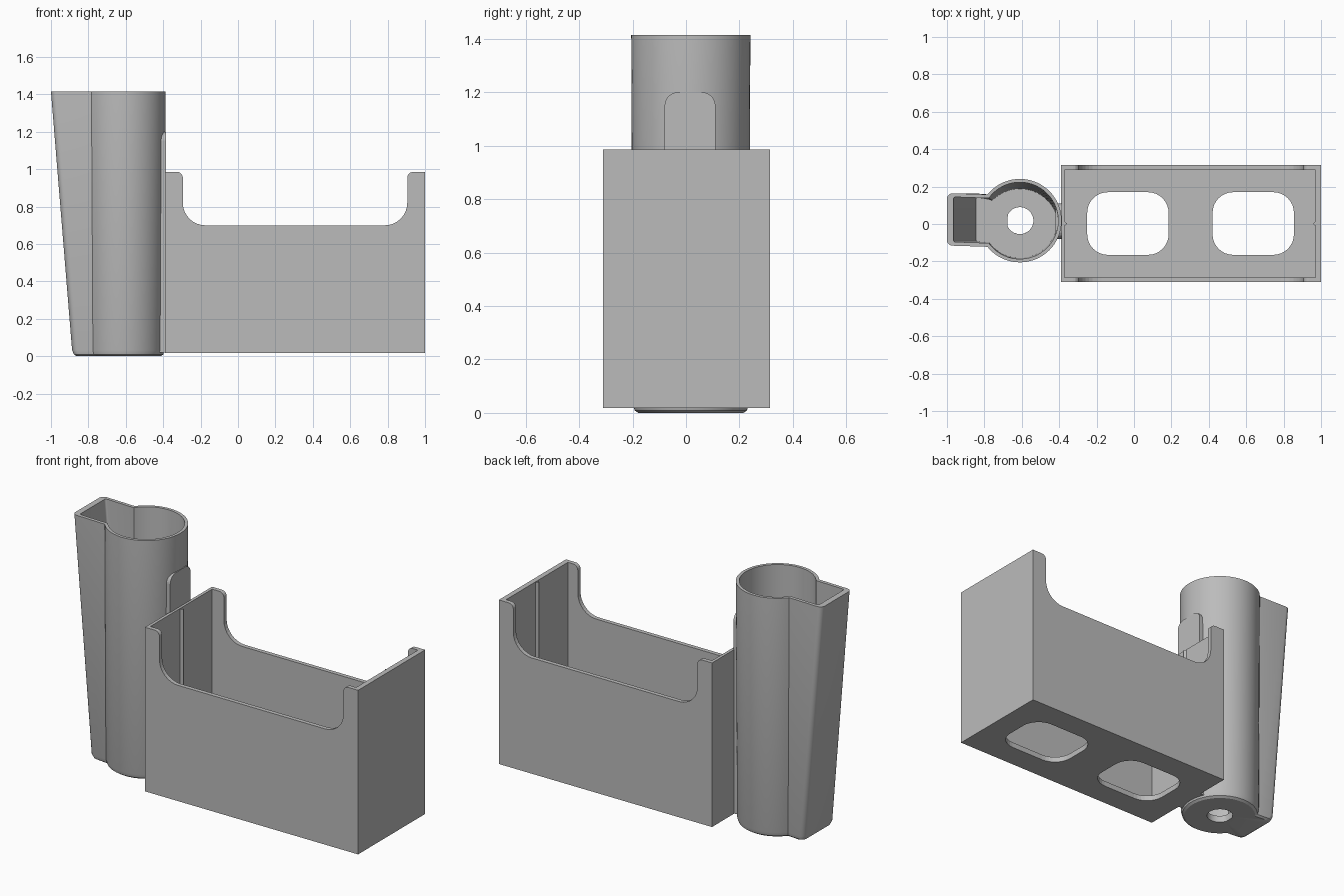
import bpy
import bmesh
import math

if "Cube" in bpy.data.objects:
    bpy.data.objects.remove(bpy.data.objects["Cube"])

grey = bpy.data.materials.new("plain grey")
grey.diffuse_color = (0.5, 0.5, 0.5, 1)
grey.use_nodes = True
grey.node_tree.nodes["Principled BSDF"].inputs["Base Color"].default_value = grey.diffuse_color


def finish(name, bm, smooth=False):
    bmesh.ops.recalc_face_normals(bm, faces=bm.faces)
    me = bpy.data.meshes.new(name)
    bm.to_mesh(me)
    bm.free()
    me.materials.append(grey)
    ob = bpy.data.objects.new(name, me)
    bpy.context.collection.objects.link(ob)
    if smooth:
        bpy.ops.object.select_all(action='DESELECT')
        ob.select_set(True)
        bpy.context.view_layer.objects.active = ob
        bpy.ops.object.shade_smooth_by_angle(angle=math.radians(30))
    return ob


def prism(name, pts, axis, lo, hi):
    """Extrude a 2D outline along x, y or z."""
    place = {'x': lambda p, d: (d, p[0], p[1]),
             'y': lambda p, d: (p[0], d, p[1]),
             'z': lambda p, d: (p[0], p[1], d)}[axis]
    bm = bmesh.new()
    a = [bm.verts.new(place(p, lo)) for p in pts]
    b = [bm.verts.new(place(p, hi)) for p in pts]
    bm.faces.new(a)
    bm.faces.new(b[::-1])
    for i in range(len(pts)):
        j = (i + 1) % len(pts)
        bm.faces.new((a[i], a[j], b[j], b[i]))
    return finish(name, bm)


def arc(cx, cy, r, a0, a1, n=8):
    return [(cx + r * math.cos(math.radians(a0 + (a1 - a0) * i / n)),
             cy + r * math.sin(math.radians(a0 + (a1 - a0) * i / n)))
            for i in range(n + 1)]


def rounded(x0, x1, y0, y1, r):
    return (arc(x1 - r, y1 - r, r, 0, 90) + arc(x0 + r, y1 - r, r, 90, 180)
            + arc(x0 + r, y0 + r, r, 180, 270) + arc(x1 - r, y0 + r, r, 270, 360))


def rect(x0, x1, y0, y1):
    return [(x0, y0), (x1, y0), (x1, y1), (x0, y1)]


# Open box with low sides and two floor openings
box = prism("box", rect(-0.39, 1.0, -0.31, 0.315), 'z', 0.018, 0.985)
notch = ([(-0.335, 1.1), (-0.335, 0.985)] + arc(-0.325, 0.955, 0.03, 90, 0, 5)
         + arc(-0.175, 0.82, 0.12, 180, 270) + arc(0.785, 0.82, 0.12, 270, 360)
         + arc(0.935, 0.955, 0.03, 180, 90, 5) + [(0.945, 0.985), (0.945, 1.1)])
cutters = [
    prism("cavity_cutter", rect(-0.372, 0.97, -0.285, 0.29), 'z', 0.05, 1.2),
    prism("side_notch_cutter", notch, 'y', -0.5, 0.5),
    prism("floor_hole_cutter_left", rounded(-0.25, 0.185, -0.165, 0.17, 0.11), 'z', -0.1, 0.2),
    prism("floor_hole_cutter_right", rounded(0.42, 0.855, -0.165, 0.17, 0.11), 'z', -0.1, 0.2),
]
for c in cutters:
    c.hide_render = True
    c.hide_viewport = True
    m = box.modifiers.new(c.name, 'BOOLEAN')
    m.operation = 'DIFFERENCE'
    m.solver = 'EXACT'
    m.object = c

# Slim vertical ridges inside the end walls
prism("left_ridge", [(-0.374, -0.012), (-0.357, 0.002), (-0.374, 0.016)], 'z', 0.045, 0.98)
prism("right_ridge", [(0.972, -0.012), (0.957, 0.002), (0.972, 0.016)], 'z', 0.045, 0.98)

# Round-topped tab joining the tube to the box
tab = [(-0.08, 0.02), (0.11, 0.02)] + arc(0.06, 1.15, 0.05, 0, 90) + arc(-0.03, 1.15, 0.05, 90, 180)
prism("joining_tab", tab, 'x', -0.42, -0.386)

# Tube with a tapering side channel
CX, CY = -0.61, 0.018


def section(r, half, left, corner, back=0.0):
    """Keyhole outline: round tube plus a channel reaching x = left."""
    a = 180 - math.degrees(math.asin(half / r))
    pts = []
    for i in range(57):
        t = math.radians(-a + 2 * a * i / 56)
        rr = r - back * max(0, math.sin(t))
        pts.append((CX + rr * math.cos(t), CY + rr * math.sin(t)))
    pts += arc(left + corner, CY + half + 0.006 - corner, corner, 90, 180, 5)
    pts += arc(left + corner, CY - half + 0.006 + corner, corner, 180, 270, 5)
    return pts


def hole(outline, r):
    out = []
    for x, y in outline:
        d = math.hypot(x - CX, y - CY)
        out.append((CX + (x - CX) * r / d, CY + (y - CY) * r / d))
    return out


under = section(0.197, 0.122, -0.862, 0.03)
floor = section(0.2, 0.118, -0.845, 0.01, 0.03)
rings = [
    (under, 0.0),
    (section(0.21, 0.134, -0.877, 0.03), 0.009),
    (section(0.217, 0.14, -0.887, 0.03), 0.032),
    (section(0.223, 0.14, -1.0, 0.03), 1.415),
    (section(0.205, 0.12, -0.965, 0.01), 1.415),
    (floor, 0.04),
    (hole(floor, 0.072), 0.04),
    (hole(under, 0.072), 0.0),
]
bm = bmesh.new()
loops = [[bm.verts.new((x, y, z)) for x, y in pts] for pts, z in rings]
for k, lo in enumerate(loops):
    hi = loops[(k + 1) % len(loops)]
    for i in range(len(lo)):
        j = (i + 1) % len(lo)
        bm.faces.new((lo[i], lo[j], hi[j], hi[i]))
finish("tube_with_channel", bm, smooth=True)
